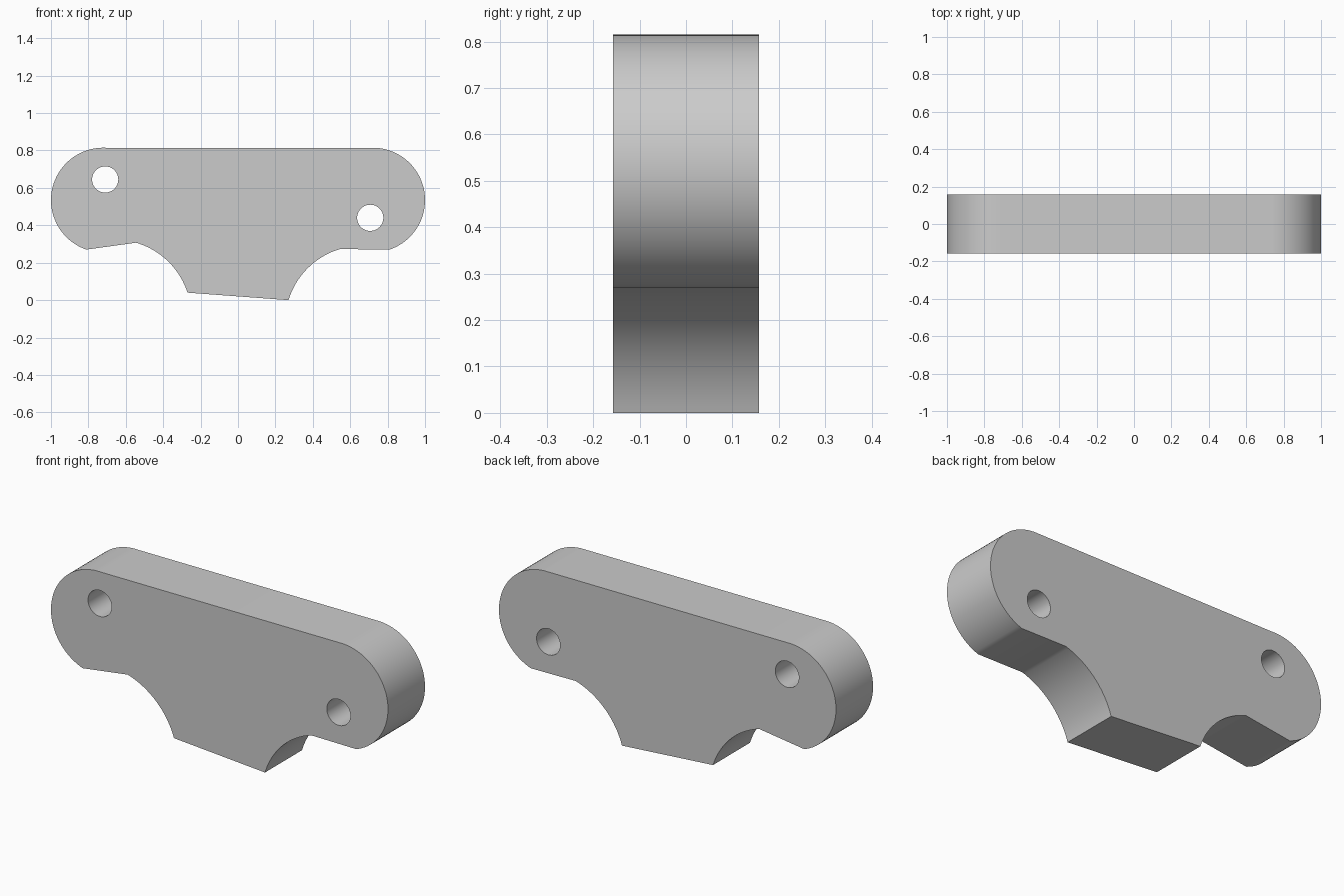
import bpy, bmesh, math
from mathutils import Vector

if "Cube" in bpy.data.objects:
    bpy.data.objects.remove(bpy.data.objects["Cube"])


def arc(cx, cz, r, a0, a1, n=40):
    """Points on a circle from angle a0 to a1 (degrees)."""
    angles = [math.radians(a0 + (a1 - a0) * i / n) for i in range(n + 1)]
    return [(cx + r * math.cos(a), cz + r * math.sin(a)) for a in angles]


def scallop(p, q, r, side, n=24):
    """Concave arc of radius r from p to q, centred on the given side."""
    p, q = Vector(p), Vector(q)
    d = q - p
    normal = Vector((-d.y, d.x)).normalized() * side
    c = (p + q) / 2 + normal * math.sqrt(r * r - d.length_squared / 4)
    a0 = math.atan2(p.y - c.y, p.x - c.x)
    a1 = math.atan2(q.y - c.y, q.x - c.x)
    sweep = (a1 - a0 + math.pi) % (2 * math.pi) - math.pi
    return arc(c.x, c.y, r, math.degrees(a0), math.degrees(a0 + sweep), n)


# Plate outline: rounded left end, scalloped foot, rounded right end
outline = arc(-0.72, 0.535, 0.28, 87, 251)
outline += scallop((-0.545, 0.307), (-0.27, 0.04), 0.41, -1)
outline += scallop((0.27, 0.0), (0.545, 0.273), 0.41, -1)
outline += arc(0.72, 0.535, 0.28, -71, 87)

# Two pin holes at different heights
holes = [arc(x, z, 0.07, 0, 360, 48)[:-1] for x, z in ((-0.71, 0.645), (0.707, 0.44))]

# Filled profile extruded to the plate thickness
curve = bpy.data.curves.new("bracket_profile", "CURVE")
curve.dimensions = "2D"
curve.fill_mode = "BOTH"
curve.extrude = 0.157
for loop in [outline] + holes:
    spline = curve.splines.new("POLY")
    spline.points.add(len(loop) - 1)
    for point, (x, z) in zip(spline.points, loop):
        point.co = (x, z, 0, 1)
    spline.use_cyclic_u = True

plate = bpy.data.objects.new("bracket_plate", curve)
bpy.context.collection.objects.link(plate)
plate.rotation_euler.x = math.pi / 2
bpy.context.view_layer.objects.active = plate
plate.select_set(True)
bpy.ops.object.convert(target="MESH")
plate = bpy.context.object
bpy.ops.object.transform_apply(location=False, rotation=True, scale=False)

# Weld the walls to the caps
bm = bmesh.new()
bm.from_mesh(plate.data)
bmesh.ops.remove_doubles(bm, verts=bm.verts, dist=0.0001)
bmesh.ops.recalc_face_normals(bm, faces=bm.faces)
bm.to_mesh(plate.data)
bm.free()

grey = bpy.data.materials.new("plain_grey")
grey.diffuse_color = (0.6, 0.6, 0.6, 1)
grey.use_nodes = True
grey.node_tree.nodes["Principled BSDF"].inputs["Base Color"].default_value = grey.diffuse_color
plate.data.materials.clear()
plate.data.materials.append(grey)
bpy.ops.object.shade_smooth_by_angle(angle=math.radians(30))
